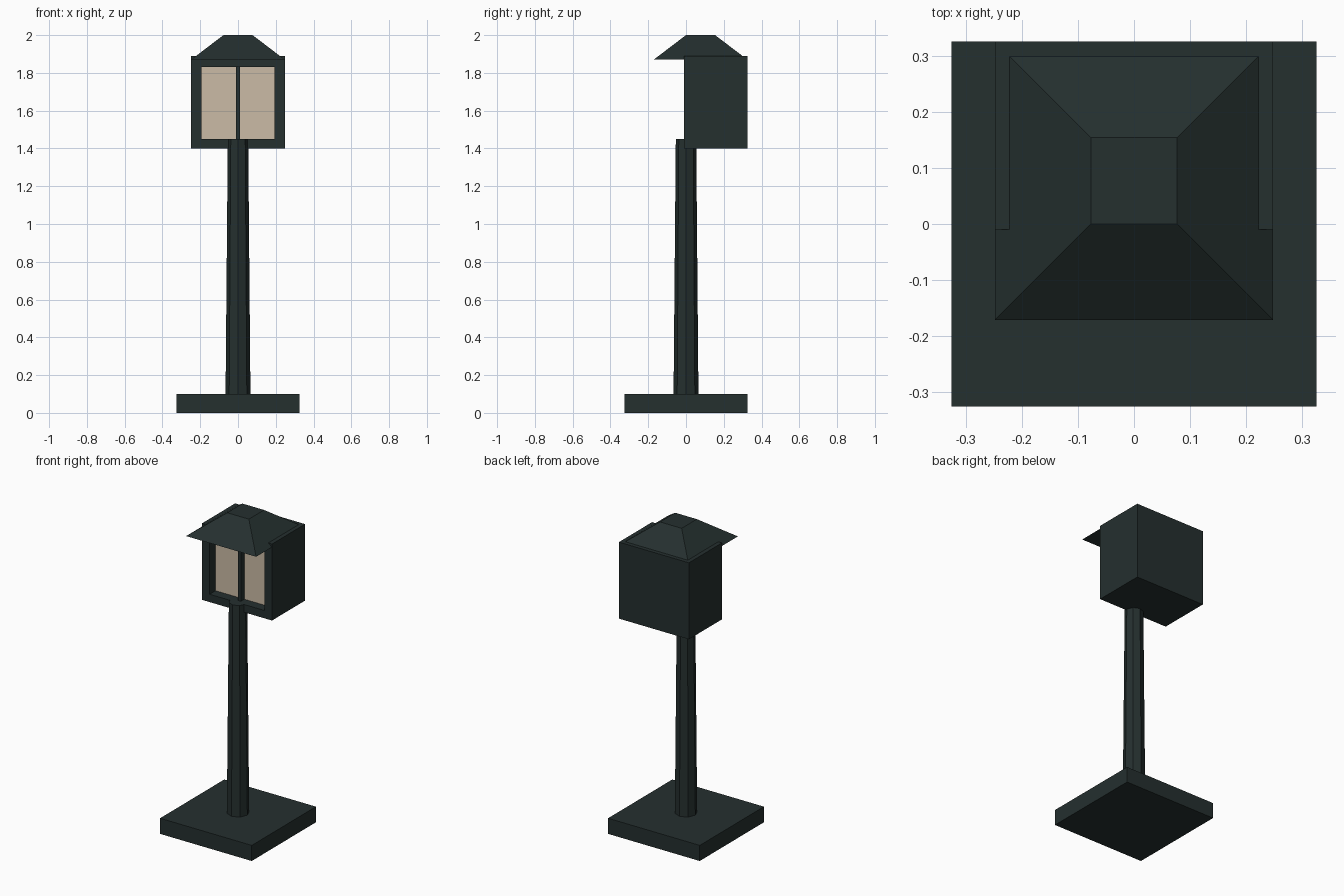
import bpy, bmesh, math
from mathutils import Matrix, Vector

if "Cube" in bpy.data.objects:
    bpy.data.objects.remove(bpy.data.objects["Cube"])


def material(name, rgb):
    m = bpy.data.materials.new(name)
    m.diffuse_color = (*rgb, 1)
    m.use_nodes = True
    m.node_tree.nodes["Principled BSDF"].inputs["Base Color"].default_value = m.diffuse_color
    return m


IRON = material("dark green iron", (0.018, 0.029, 0.028))
GLASS = material("warm glass", (0.60, 0.50, 0.38))


def finish(name, bm, *mats):
    bmesh.ops.recalc_face_normals(bm, faces=bm.faces[:])
    me = bpy.data.meshes.new(name)
    bm.to_mesh(me)
    bm.free()
    for m in mats:
        me.materials.append(m)
    ob = bpy.data.objects.new(name, me)
    bpy.context.collection.objects.link(ob)


def box_mesh(lo, hi):
    lo, hi = Vector(lo), Vector(hi)
    bm = bmesh.new()
    bmesh.ops.create_cube(bm, size=1, matrix=Matrix.Translation((lo + hi) / 2)
                          @ Matrix.Diagonal((*(hi - lo), 1)))
    return bm


def tapered(name, sides, r1, r2, z1, z2, y, turn):
    bm = bmesh.new()
    bmesh.ops.create_cone(bm, cap_ends=True, segments=sides, radius1=r1, radius2=r2, depth=z2 - z1,
                          matrix=Matrix.Translation((0, y, (z1 + z2) / 2))
                          @ Matrix.Rotation(turn, 4, 'Z'))
    finish(name, bm, IRON)


# Base slab and octagonal post
finish("base", box_mesh((-0.325, -0.325, 0), (0.325, 0.325, 0.1)), IRON)
tapered("post", 8, 0.066, 0.054, 0.09, 1.45, 0, 0)

# Lantern box with a recessed front window
bm = box_mesh((-0.248, -0.01, 1.40), (0.248, 0.325, 1.89))
front = min(bm.faces, key=lambda f: f.calc_center_median().y)
for depth in (-0.01, 0.05):
    bmesh.ops.inset_individual(bm, faces=[front], thickness=0.01)
    for v in front.verts:
        v.co = (math.copysign(0.194, v.co.x), depth, 1.45 if v.co.z < 1.64 else 1.83)
front.material_index = 1
finish("lantern_box", bm, IRON, GLASS)

# Window divider
finish("window_bar", box_mesh((-0.01, 0.015, 1.45), (0.01, 0.051, 1.83)), IRON)

# Hipped roof, offset to overhang the front
s = math.sqrt(2)
tapered("roof", 4, 0.248 * s, 0.077 * s, 1.87, 2.0, 0.077, math.pi / 4)
